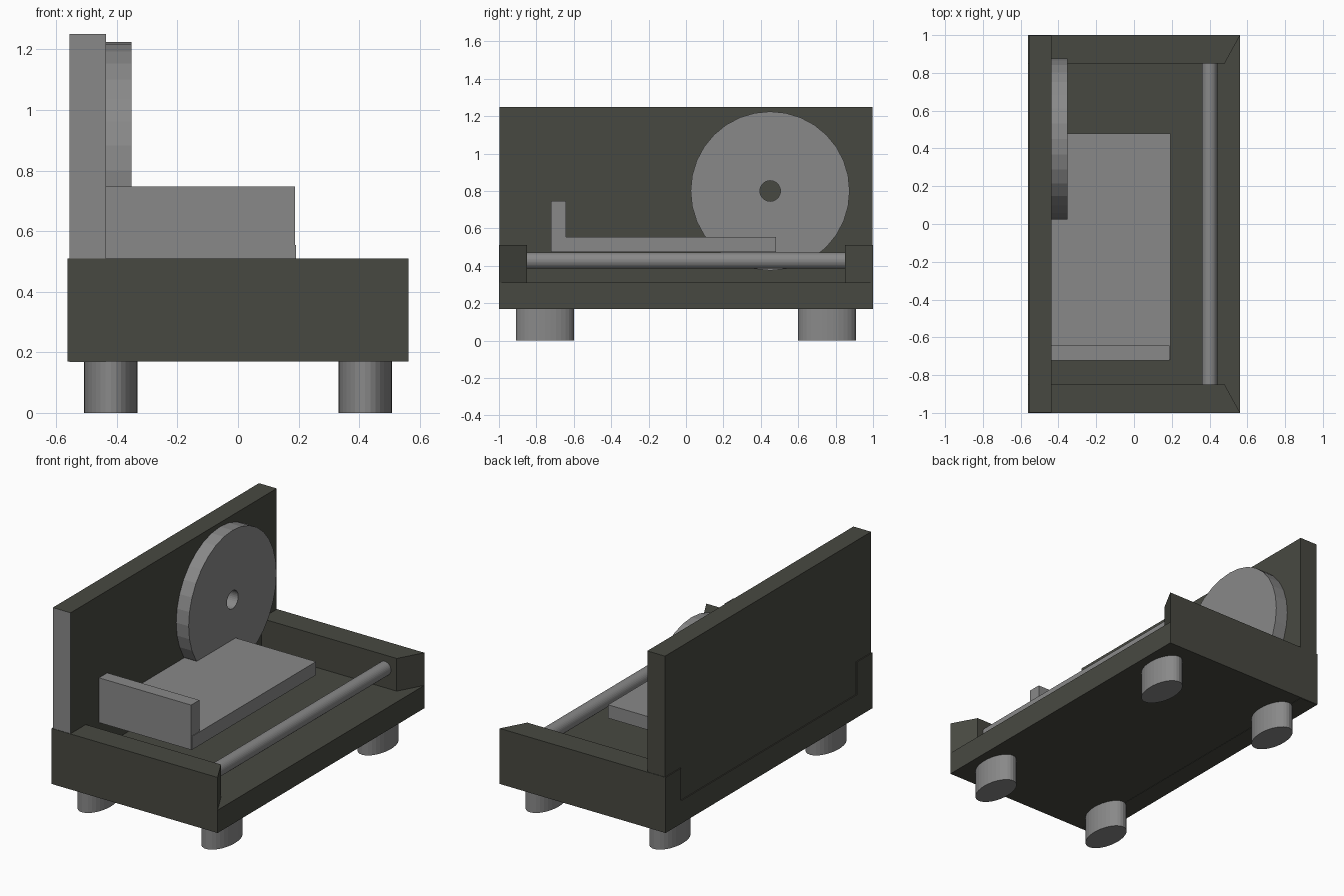
import bpy, bmesh, math

if "Cube" in bpy.data.objects:
    bpy.data.objects.remove(bpy.data.objects["Cube"])


def material(name, rgb):
    m = bpy.data.materials.new(name)
    m.diffuse_color = (*rgb, 1)
    m.use_nodes = True
    m.node_tree.nodes["Principled BSDF"].inputs["Base Color"].default_value = m.diffuse_color
    return m


DARK = material("dark olive grey", (0.064, 0.066, 0.053))
GREY = material("mid grey", (0.25, 0.25, 0.25))


def finish(name, bm, *mats):
    bmesh.ops.recalc_face_normals(bm, faces=bm.faces)
    me = bpy.data.meshes.new(name)
    bm.to_mesh(me)
    bm.free()
    for m in mats:
        me.materials.append(m)
    ob = bpy.data.objects.new(name, me)
    bpy.context.collection.objects.link(ob)
    return ob


def prism(name, outline, z0, z1, mat):
    """Extrude an (x, y) outline from z0 up to z1."""
    bm = bmesh.new()
    face = bm.faces.new([bm.verts.new((x, y, z0)) for x, y in outline])
    new = bmesh.ops.extrude_face_region(bm, geom=[face])["geom"]
    for v in new:
        if isinstance(v, bmesh.types.BMVert):
            v.co.z = z1
    return finish(name, bm, mat)


def box(name, x0, x1, y0, y1, z0, z1, mat):
    return prism(name, [(x0, y0), (x1, y0), (x1, y1), (x0, y1)], z0, z1, mat)


def circle(cx, cy, rx, ry, n=32):
    return [(cx + rx * math.cos(2 * math.pi * i / n),
             cy + ry * math.sin(2 * math.pi * i / n)) for i in range(n)]


# Base slab
box("base", -0.562, 0.562, -1, 1, 0.17, 0.31, DARK)

# Raised side cheeks with slanted front ends, and elliptical feet
for s, side in ((-1, "near"), (1, "far")):
    prism(side + "_side_rail",
          [(-0.562, s), (0.562, s), (0.48, s * 0.85), (-0.562, s * 0.85)],
          0.31, 0.51, DARK)
    for x, end in ((-0.42, "back"), (0.42, "front")):
        prism(f"{side}_{end}_foot", circle(x, s * 0.755, 0.088, 0.155),
              0, 0.172, GREY)

# Tall back wall, with its near end face in grey
wall = box("back_wall", -0.556, -0.436, -0.997, 0.997, 0.168, 1.25, DARK)
wall.data.materials.append(GREY)
for p in wall.data.polygons:
    if p.normal.y < -0.5:
        p.material_index = 1

# Cutting disc with a centre hole, as rings bridged around the x axis
bm = bmesh.new()
rings = []
for x, r in ((-0.436, 0.425), (-0.352, 0.425), (-0.352, 0.055), (-0.436, 0.055)):
    rings.append([bm.verts.new((x, y, z)) for y, z in circle(0.45, 0.80, r, r)])
for k in range(4):
    a, b = rings[k], rings[(k + 1) % 4]
    for i in range(32):
        j = (i + 1) % 32
        bm.faces.new((a[i], a[j], b[j], b[i]))
finish("disc", bm, GREY)

# Sliding tray with an upright end plate
box("tray", -0.436, 0.192, -0.72, 0.48, 0.473, 0.555, GREY)
box("tray_end_plate", -0.436, 0.188, -0.722, -0.642, 0.473, 0.747, GREY)

# Round bar across the front
bar = prism("front_bar", circle(0, 0, 0.041, 0.043), -0.855, 0.855, GREY)
bar.rotation_euler.x = math.pi / 2
bar.location = (0.40, 0, 0.428)
